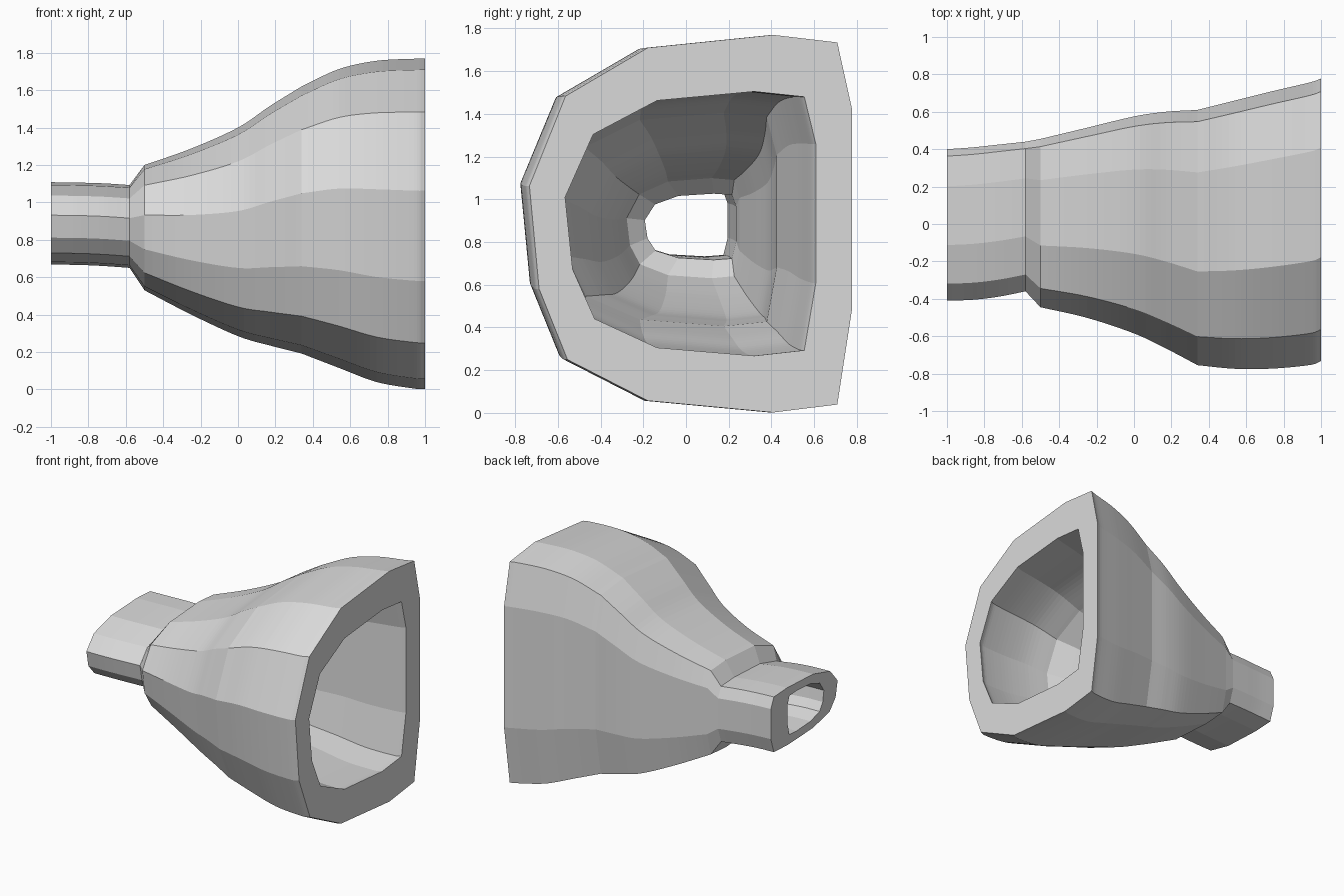
import bpy
import bmesh
from mathutils import Vector

cube = bpy.data.objects.get("Cube")
if cube:
    bpy.data.objects.remove(cube, do_unlink=True)

# Twelve-sided cross-section as fractions of the width (y) and height (z)
SECTION = [(0, .6), (.112, .838), (.367, .966), (.755, 1), (.954, .98), (1, .802),
           (1, .276), (.954, .021), (.755, 0), (.367, .031), (.118, .14), (.03, .327)]

# Stations along the duct: x, y min, y max, z min, z max
NECK = [(-1, -.41, .4, .667, 1.108), (-.86, -.405, .41, .666, 1.106),
        (-.72, -.388, .425, .66, 1.102), (-.58, -.36, .44, .65, 1.093)]
FLARE = [(-.5, -.445, .455, .53, 1.2), (-.25, -.502, .515, .4, 1.288),
         (0, -.585, .575, .285, 1.4), (.17, -.665, .6, .235, 1.515),
         (.34, -.755, .61, .192, 1.62)]
MOUTH = [(.34, -.755, .61, .192, 1.62), (.54, -.774, .66, .115, 1.713),
         (.74, -.773, .71, .04, 1.757), (.94, -.754, .757, .005, 1.768),
         (1, -.733, .778, .002, 1.77)]
STEPS = 6


def smooth_stations(points):
    """Catmull-Rom curve through a run of stations."""
    pts = [Vector(p) for p in points]
    pts = [2 * pts[0] - pts[1]] + pts + [2 * pts[-1] - pts[-2]]
    out = []
    for a, b, c, d in zip(pts, pts[1:], pts[2:], pts[3:]):
        for i in range(STEPS):
            t = i / STEPS
            out.append(b + (c - a) * t / 2 + (2 * a - 5 * b + 4 * c - d) * t**2 / 2
                       + (3 * b - a - 3 * c + d) * t**3 / 2)
    return out + [pts[-2]]


def inner_station(s):
    """Bore: thick side walls, and seven tenths of the height."""
    x, y0, y1, z0, z1 = s
    mid, half = (z0 + z1) / 2, (z1 - z0) * .35
    wall = .205 - .035 * max(0, min(1, (x + .5) / 1.5))
    return (x, y0 + .167, y1 - wall, mid - half, mid + half)


def add_ring(bm, s):
    x, y0, y1, z0, z1 = s
    return [bm.verts.new((x, y0 + u * (y1 - y0), z0 + v * (z1 - z0))) for u, v in SECTION]


def bridge(bm, a, b):
    n = len(a)
    for i in range(n):
        j = (i + 1) % n
        bm.faces.new((a[i], a[j], b[j], b[i]))


stations = smooth_stations(NECK) + smooth_stations(FLARE)[:-1] + smooth_stations(MOUTH)

# Loop of rings: outside from neck to mouth, then back through the bore
bm = bmesh.new()
rings = [add_ring(bm, s) for s in stations]
rings += [add_ring(bm, inner_station(s)) for s in reversed(stations)]
for k, ring in enumerate(rings):
    bridge(bm, ring, rings[(k + 1) % len(rings)])
bmesh.ops.recalc_face_normals(bm, faces=bm.faces[:])

mesh = bpy.data.meshes.new("flared_duct")
bm.to_mesh(mesh)
bm.free()
duct = bpy.data.objects.new("flared_duct", mesh)
bpy.context.collection.objects.link(duct)

# Plain grey
grey = bpy.data.materials.new("light_grey")
grey.use_nodes = True
colour = (.7, .7, .7, 1)
grey.diffuse_color = colour
grey.node_tree.nodes["Principled BSDF"].inputs["Base Color"].default_value = colour
mesh.materials.append(grey)
